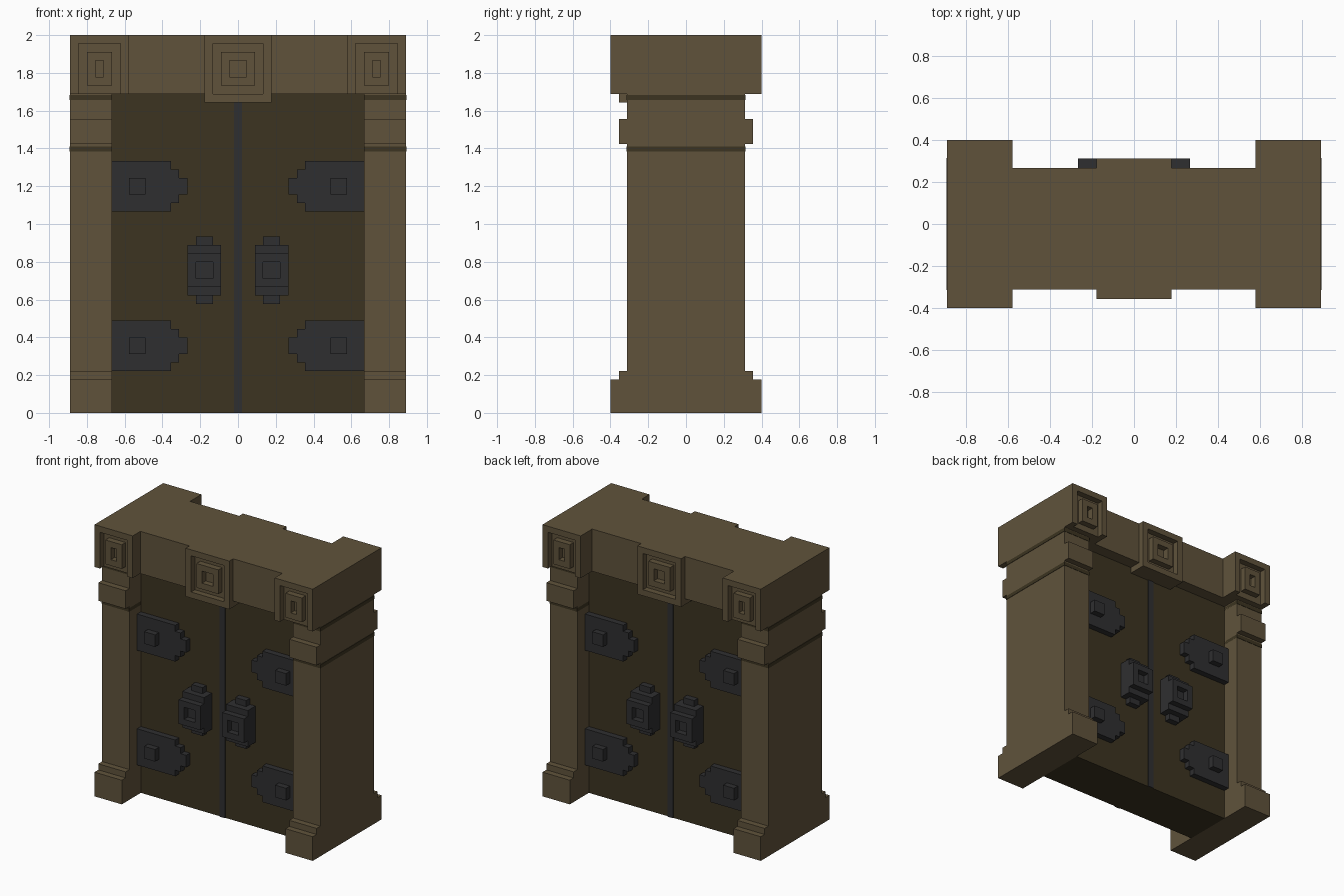
import bpy, bmesh
from mathutils import Matrix, Vector

cube = bpy.data.objects.get("Cube")
if cube:
    bpy.data.objects.remove(cube)

U = 2 / 45  # one block of the design grid


def material(name, rgb):
    m = bpy.data.materials.new(name)
    m.use_nodes = True
    m.diffuse_color = (*rgb, 1)
    m.node_tree.nodes["Principled BSDF"].inputs["Base Color"].default_value = (*rgb, 1)
    return m


STONE = material("brown stone", (0.117, 0.086, 0.044))
WOOD = material("dark wood", (0.045, 0.034, 0.015))
IRON = material("dark iron", (0.028, 0.028, 0.030))


def build(name, mat, boxes):
    """One object from boxes given as (x range, y range, z range) in grid blocks."""
    bm = bmesh.new()
    for ranges in boxes:
        lo = Vector([min(r) for r in ranges])
        hi = Vector([max(r) for r in ranges])
        place = Matrix.Translation((lo + hi) / 2 * U) @ Matrix.Diagonal((*((hi - lo) * U), 1))
        bmesh.ops.create_cube(bm, size=1, matrix=place)
    mesh = bpy.data.meshes.new(name)
    bm.to_mesh(mesh)
    bm.free()
    mesh.materials.append(mat)
    ob = bpy.data.objects.new(name, mesh)
    bpy.context.collection.objects.link(ob)
    return ob


def ring(half, cx, cz, ys):
    """Square ring one block wide."""
    i = half - 1
    return [((cx - half, cx - i), ys, (cz - half, cz + half)),
            ((cx + i, cx + half), ys, (cz - half, cz + half)),
            ((cx - i, cx + i), ys, (cz + i, cz + half)),
            ((cx - i, cx + i), ys, (cz - half, cz - i))]


# Door slab and lintel
build("door_slab", WOOD, [((-15, 15), (-4, 4), (0, 38))])
build("lintel", STONE, [((-13, 13), (-7, 6), (38, 45)), ((-4, 4), (-7, 6), (37, 38))])

for sx, side in ((1, "left"), (-1, "right")):
    # Pillars with stepped foot and upper collar
    px = (15 * sx, 20 * sx)
    build(side + "_pillar", STONE, [
        (px, (-9, 9), (0, 4)), (px, (-8, 8), (4, 5)), (px, (-7, 7), (5, 32)),
        (px, (-8, 8), (32, 35)), (px, (-7, 7), (35, 38))])
    # Thin dark joints below the collar and the cap
    rim = 0.06
    build(side + "_pillar_joints", WOOD, [
        ((15 * sx, (20 + rim) * sx), (-7 - rim, 7 + rim), (z, z + 0.6)) for z in (31.15, 37.25)])
    # Corner cap body
    build(side + "_cap", STONE, [((13 * sx, 20 * sx), (-8, 8), (38, 45))])

for sy, face in ((-1, "front"), (1, "back")):
    # Centre tile with nested square relief
    tile = (7 * sy, 8 * sy) if sy < 0 else (6, 7)
    build(face + "_centre_relief", STONE, ring(4, 0, 41, tile) + ring(2, 0, 41, tile))
    # Iron strip between the door leaves
    build(face + "_door_seam", IRON, [((-0.5, 0.5), (4 * sy, 4.15 * sy), (0, 37))])

    for sx, side in ((1, "left"), (-1, "right")):
        name = face + "_" + side

        def slab(x0, x1, y0, y1, z0, z1):
            return ((x0 * sx, x1 * sx), (y0 * sy, y1 * sy), (z0, z1))

        # Cap relief: open frame around a hooked spiral
        build(name + "_cap_relief", STONE, [
            slab(19, 20, 8, 9, 38, 45), slab(13, 14, 8, 9, 38, 45), slab(14, 19, 8, 9, 44, 45),
            slab(17, 18, 8, 9, 39, 43), slab(15, 17, 8, 9, 42, 43),
            slab(15, 16, 8, 9, 40, 42), slab(15, 17, 8, 9, 39, 40)])

        # Stepped hinge plates with a square stud
        for z, level in ((8, "lower"), (27, "upper")):
            build(name + "_" + level + "_hinge", IRON, [
                slab(8, 15, 4, 5, z - 3, z + 3), slab(7, 8, 4, 5, z - 2, z + 2),
                slab(6, 7, 4, 5, z - 1, z + 1), slab(11, 13, 5, 6, z - 1, z + 1)])

        # Handle: stepped back plate and a protruding box with a square hole
        build(name + "_handle", IRON, [
            slab(3, 5, 4, 5, 13, 21), slab(2, 6, 4, 6, 14, 20)]
            + ring(2, 4 * sx, 17, (6 * sy, 7 * sy)))
